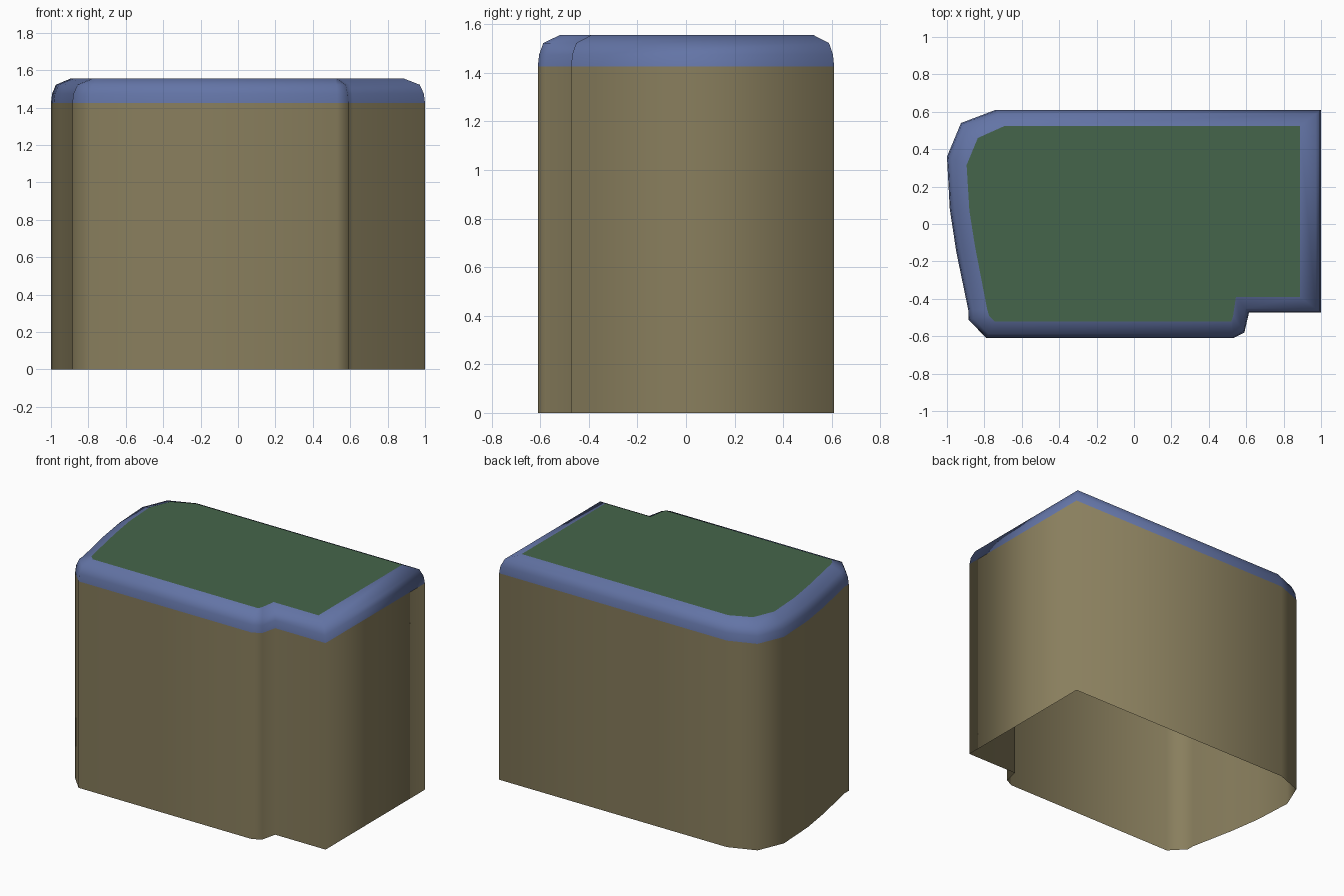
import bpy

if "Cube" in bpy.data.objects:
    bpy.data.objects.remove(bpy.data.objects["Cube"])

H = 1.555
# Footprint and inset top outline, matching point for point, counter-clockwise
OUTER = [(-.79, -.61), (.53, -.61), (.59, -.58), (.615, -.473), (1, -.473), (1, .61),
         (-.74, .61), (-.925, .54), (-1, .36), (-.985, .08), (-.95, -.15),
         (-.886, -.46), (-.886, -.51)]
INNER = [(-.745, -.52), (.52, -.52), (.53, -.49), (.545, -.39), (.887, -.39), (.887, .525),
         (-.69, .525), (-.835, .46), (-.895, .315), (-.88, .07), (-.85, -.12),
         (-.785, -.455), (-.775, -.49)]


def ring(t, z):
    return [(a + (c - a) * t, b + (d - b) * t, z)
            for (a, b), (c, d) in zip(OUTER, INNER)]


def add_part(name, verts, faces, color, smooth):
    mesh = bpy.data.meshes.new(name)
    mesh.from_pydata(verts, [], faces)
    mat = bpy.data.materials.new(name + "_material")
    mat.diffuse_color = (*color, 1)
    mat.use_nodes = True
    mat.node_tree.nodes["Principled BSDF"].inputs["Base Color"].default_value = mat.diffuse_color
    mesh.materials.append(mat)
    for p in mesh.polygons:
        p.use_smooth = smooth
    obj = bpy.data.objects.new(name, mesh)
    bpy.context.collection.objects.link(obj)


def loft(name, levels, color):
    n = len(OUTER)
    verts = [v for t, z in levels for v in ring(t, z)]
    faces = [(k * n + i, k * n + (i + 1) % n, (k + 1) * n + (i + 1) % n, (k + 1) * n + i)
             for k in range(len(levels) - 1) for i in range(n)]
    add_part(name, verts, faces, color, True)


# Open-bottomed side wall
loft("side_wall", [(0, 0), (0, 1.425)], (.25, .21, .11))

# Rounded rim between wall and top
loft("rounded_rim", [(0, 1.425), (.06, 1.475), (.25, 1.522), (1, H)], (.125, .175, .38))

# Flat top panel
add_part("top_panel", ring(1, H), [tuple(range(len(OUTER)))], (.06, .13, .07), False)
